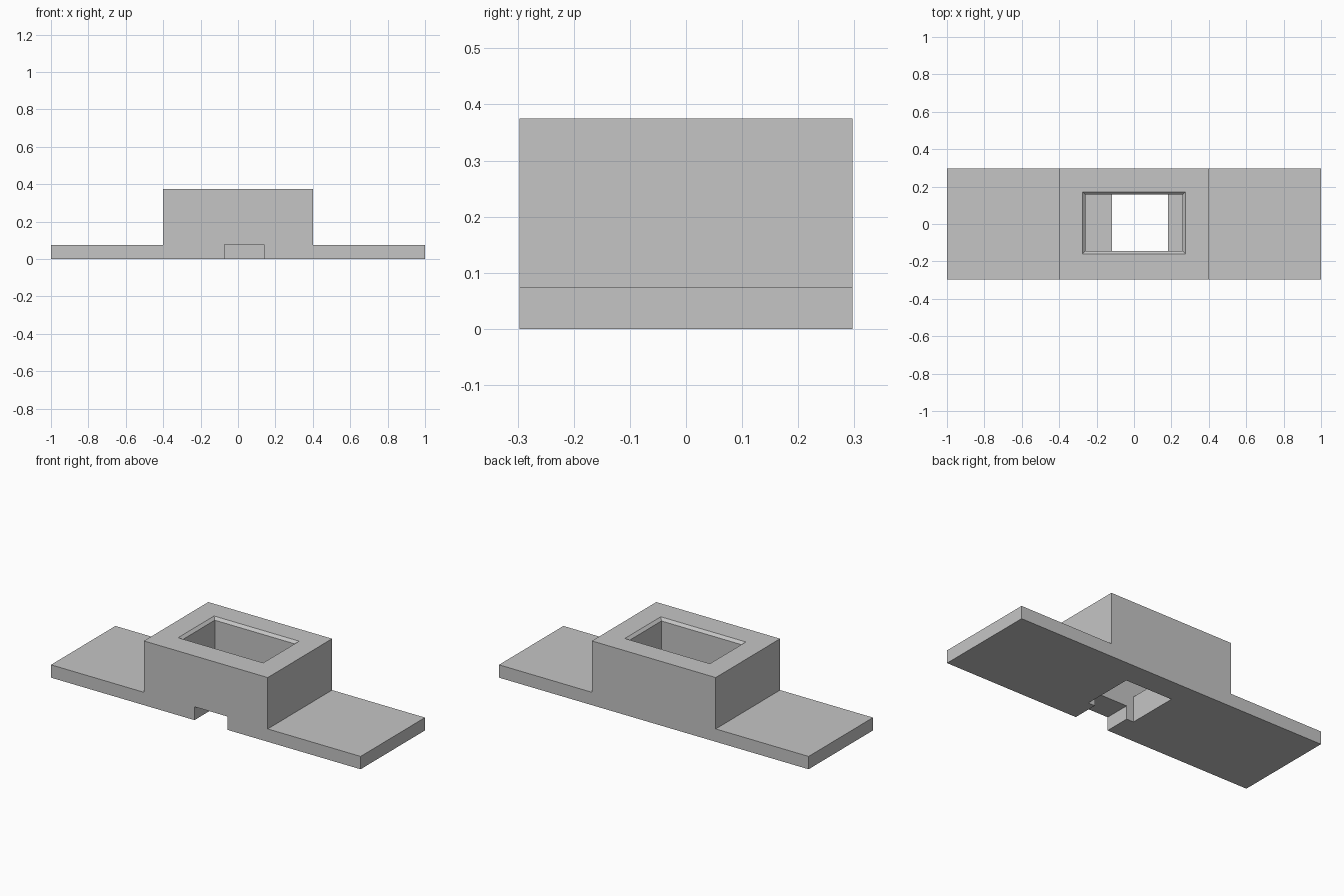
import bpy
import bmesh

default = bpy.data.objects.get("Cube")
if default:
    bpy.data.objects.remove(default, do_unlink=True)

grey = bpy.data.materials.new("plain_grey")
grey.use_nodes = True
colour = (0.56, 0.56, 0.56, 1)
grey.diffuse_color = colour
grey.node_tree.nodes["Principled BSDF"].inputs["Base Color"].default_value = colour


def make_object(name, bm):
    bmesh.ops.recalc_face_normals(bm, faces=bm.faces[:])
    mesh = bpy.data.meshes.new(name)
    bm.to_mesh(mesh)
    bm.free()
    mesh.materials.append(grey)
    obj = bpy.data.objects.new(name, mesh)
    bpy.context.collection.objects.link(obj)
    return obj


def loft(name, rings):
    """Closed solid through stacked rectangles (x0, x1, y0, y1, z)."""
    bm = bmesh.new()
    loops = [[bm.verts.new(p) for p in
              ((x0, y0, z), (x1, y0, z), (x1, y1, z), (x0, y1, z))]
             for x0, x1, y0, y1, z in rings]
    bm.faces.new(loops[0])
    bm.faces.new(loops[-1])
    for low, high in zip(loops, loops[1:]):
        for i in range(4):
            j = (i + 1) % 4
            bm.faces.new((low[i], low[j], high[j], high[i]))
    return make_object(name, bm)


def cut(target, cutter):
    mod = target.modifiers.new(cutter.name, "BOOLEAN")
    mod.operation = "DIFFERENCE"
    mod.solver = "EXACT"
    mod.object = cutter
    cutter.hide_render = True
    cutter.hide_set(True)
    cutter.display_type = "WIRE"


# Stepped housing: raised block with a flat flange on each side
half_depth, flange_top, block_top = 0.297, 0.075, 0.375
half_profile = [(1, 0), (1, flange_top), (0.4, flange_top), (0.4, block_top)]
profile = half_profile + [(-x, z) for x, z in reversed(half_profile)]
bm = bmesh.new()
face = bm.faces.new([bm.verts.new((x, -half_depth, z)) for x, z in profile])
extruded = bmesh.ops.extrude_face_region(bm, geom=[face])["geom"]
bmesh.ops.translate(bm, vec=(0, 2 * half_depth, 0),
                    verts=[v for v in extruded if isinstance(v, bmesh.types.BMVert)])
housing = make_object("flanged_housing", bm)

# Pocket with a chamfered mouth, stepping in to the opening through the floor
left, right, front, back = -0.26, 0.26, -0.145, 0.157
floor, rim, chamfer = 0.148, 0.36, 0.015
hole_left, hole_right = -0.118, 0.183
spread = 2 * chamfer
pocket = loft("pocket_cutter", [
    (hole_left, hole_right, front, back, -0.1),
    (hole_left, hole_right, front, back, floor),
    (left, right, front, back, floor),
    (left, right, front, back, rim),
    (left - spread, right + spread, front - spread, back + spread, rim + spread),
])
cut(housing, pocket)

# Cable notch through the bottom of the front wall
notch = loft("notch_cutter", [
    (-0.073, 0.14, -0.5, 0, -0.1),
    (-0.073, 0.14, -0.5, 0, 0.078),
])
cut(housing, notch)
